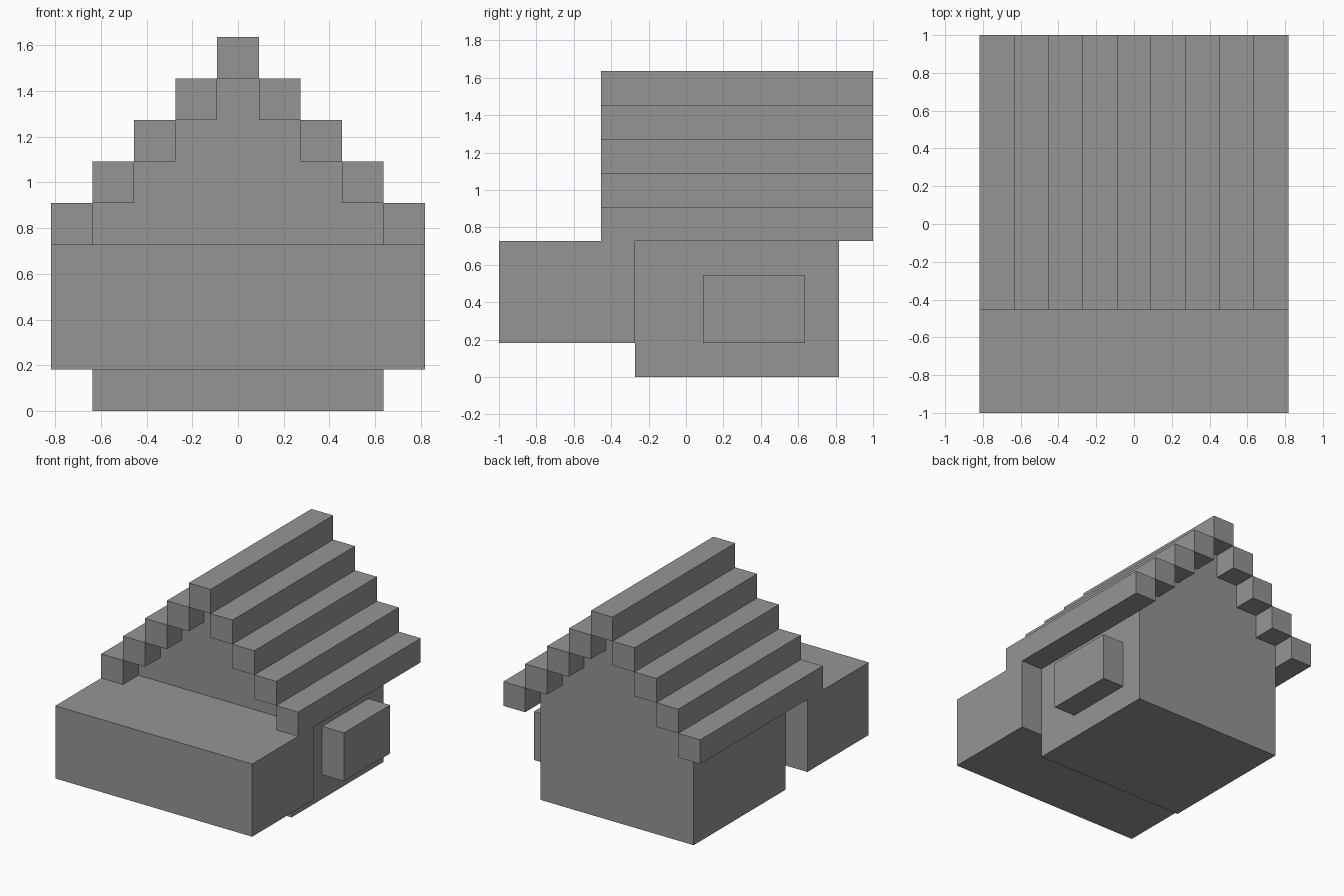
import bpy, bmesh
from mathutils import Vector

U = 2 / 11       # one block of the model's grid
EAVE = 4         # height of the eaves, in blocks
STEPS = 4        # roof steps on each side of the ridge

old = bpy.data.objects.get("Cube")
if old:
    bpy.data.objects.remove(old, do_unlink=True)

grey = bpy.data.materials.new("plain grey")
grey.use_nodes = True
colour = (0.3, 0.3, 0.3, 1)
grey.diffuse_color = colour
grey.node_tree.nodes["Principled BSDF"].inputs["Base Color"].default_value = colour


def extrude_profile(name, profile, y0, y1):
    """Extrude an x-z outline from y0 to y1, all in blocks."""
    bm = bmesh.new()
    face = bm.faces.new([bm.verts.new((x * U, y0 * U, z * U)) for x, z in profile])
    result = bmesh.ops.extrude_face_region(bm, geom=[face])
    verts = [g for g in result["geom"] if isinstance(g, bmesh.types.BMVert)]
    bmesh.ops.translate(bm, verts=verts, vec=Vector((0, (y1 - y0) * U, 0)))
    bmesh.ops.recalc_face_normals(bm, faces=bm.faces)
    mesh = bpy.data.meshes.new(name)
    bm.to_mesh(mesh)
    bm.free()
    mesh.materials.append(grey)
    obj = bpy.data.objects.new(name, mesh)
    bpy.context.collection.objects.link(obj)
    return obj


def box(name, x0, x1, y0, y1, z0, z1):
    return extrude_profile(name, [(x0, z0), (x1, z0), (x1, z1), (x0, z1)], y0, y1)


# House walls with stepped gables under the roof
half = [(3.5, 0)]
for i in range(STEPS):
    half += [(3.5 - i, EAVE + 1 + i), (2.5 - i, EAVE + 1 + i)]
half[-1] = (0.5 - 0.5, EAVE + STEPS)
outline = half + [(-x, z) for x, z in reversed(half[:-1])]
extrude_profile("house_walls", outline, -1.5, 4.5)

# Wide raised block across the front
box("front_block", -4.5, 4.5, -5.5, -1.5, 1, 4)

# Bay sticking out of the left wall
box("left_bay", 3.5, 4.5, 0.5, 3.5, 1, 3)

# Stepped roof beams on both sides, then the ridge
for side, sign in (("left", 1), ("right", -1)):
    for i in range(STEPS):
        x = sign * (STEPS - i)
        box(f"{side}_roof_beam_{i + 1}", x - 0.5, x + 0.5, -2.5, 5.5, EAVE + i, EAVE + i + 1)
box("roof_ridge", -0.5, 0.5, -2.5, 5.5, EAVE + STEPS, EAVE + STEPS + 1)
